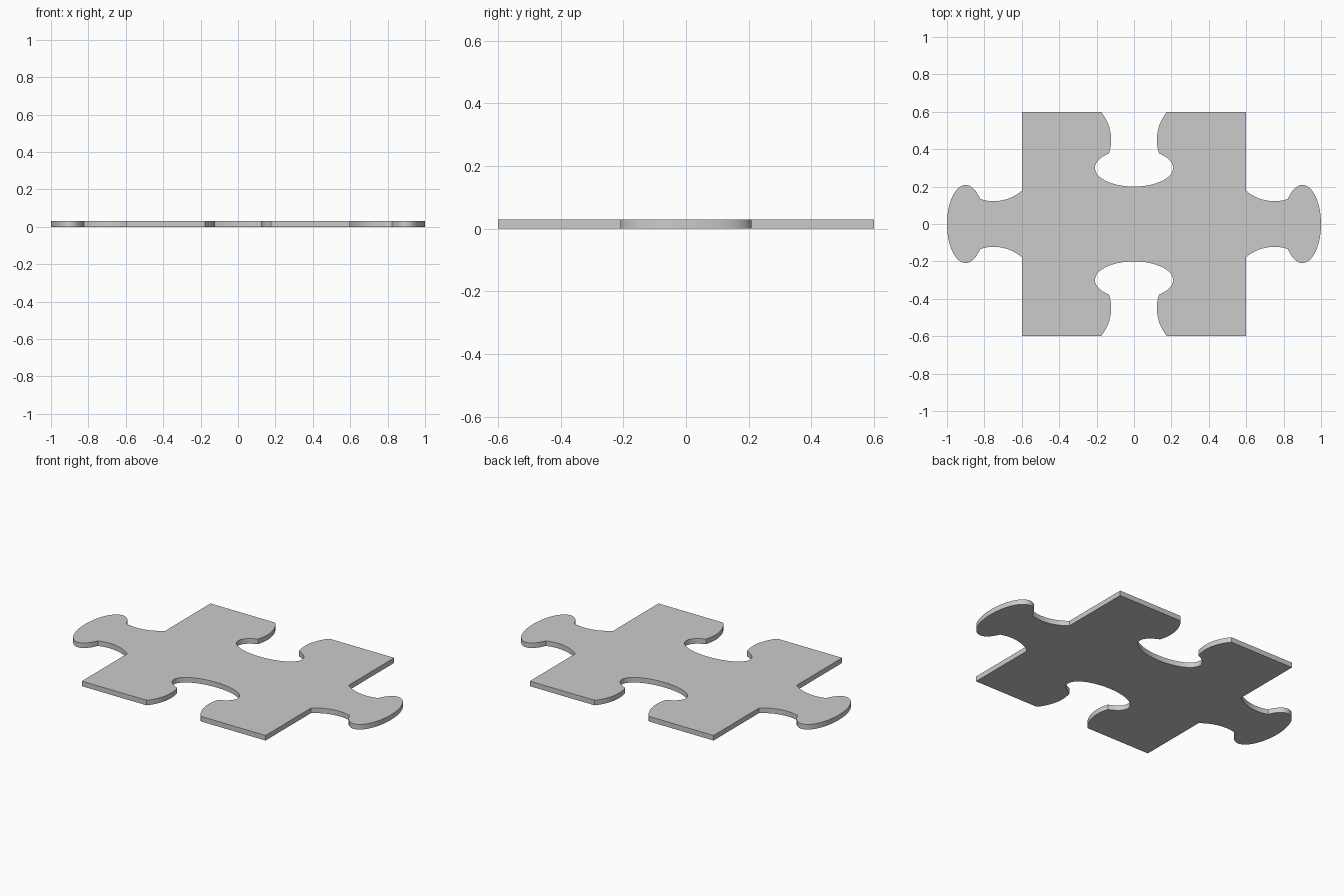
import bpy, bmesh
from math import sin, cos, asin, acos, pi, radians

if "Cube" in bpy.data.objects:
    bpy.data.objects.remove(bpy.data.objects["Cube"])

BODY, THICK = 0.6, 0.03


def arc(cx, cy, rx, ry, a0, a1, n):
    """Points along an elliptical arc."""
    return [(cx + rx * cos(a0 + (a1 - a0) * i / n),
             cy + ry * sin(a0 + (a1 - a0) * i / n)) for i in range(n + 1)]


# Knob profile as (depth from edge, sideways): concave neck, then oval head
nx, ny, nr = 0.15, 0.354, 0.232
neck_end = 0.2225
neck = arc(nx, -ny, nr, nr, acos(-nx / nr), acos((neck_end - nx) / nr), 12)
w = -neck[-1][1]
a = pi - asin(w / 0.209)
head = arc(0.3, 0, 0.1, 0.209, -a, a, 40)
knob = neck + head[1:-1] + [(d, -s) for d, s in reversed(neck)]

# Half the outline: right tab and back slot; the rest is a half-turn of it
half = [(BODY, -BODY)] + [(BODY + d, s) for d, s in knob]
half += [(BODY, BODY)] + [(-s, BODY - d) for d, s in knob]
outline = half + [(-x, -y) for x, y in half]

# Fill the outline and extrude it to thickness
bm = bmesh.new()
face = bm.faces.new([bm.verts.new((x, y, 0)) for x, y in outline])
ext = bmesh.ops.extrude_face_region(bm, geom=[face], use_keep_orig=True)
top = [v for v in ext["geom"] if isinstance(v, bmesh.types.BMVert)]
bmesh.ops.translate(bm, verts=top, vec=(0, 0, THICK))
bmesh.ops.recalc_face_normals(bm, faces=bm.faces)
mesh = bpy.data.meshes.new("puzzle_piece")
bm.to_mesh(mesh)
bm.free()

piece = bpy.data.objects.new("puzzle_piece", mesh)
bpy.context.collection.objects.link(piece)
bpy.context.view_layer.objects.active = piece
piece.select_set(True)
bpy.ops.object.shade_smooth_by_angle(angle=radians(30))
